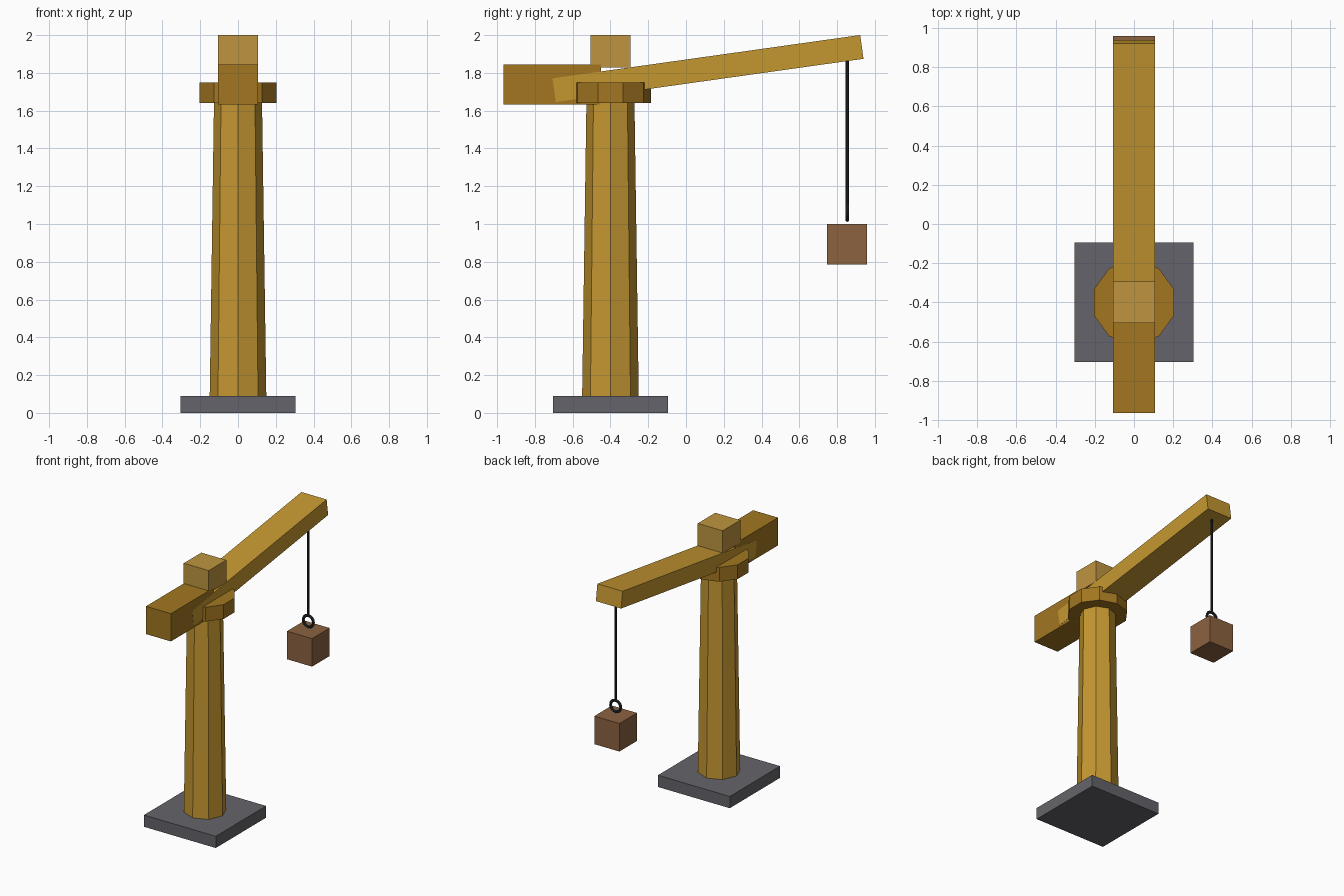
import bpy, bmesh, math
from mathutils import Matrix

if "Cube" in bpy.data.objects:
    bpy.data.objects.remove(bpy.data.objects["Cube"])


def material(name, rgb):
    m = bpy.data.materials.new(name)
    m.diffuse_color = (*rgb, 1)
    m.use_nodes = True
    m.node_tree.nodes["Principled BSDF"].inputs["Base Color"].default_value = m.diffuse_color
    return m


YELLOW = material("yellow_paint", (0.56, 0.31, 0.03))
OCHRE = material("dark_ochre_paint", (0.36, 0.18, 0.015))
PALE = material("pale_yellow_paint", (0.52, 0.30, 0.05))
CONCRETE = material("dark_concrete", (0.127, 0.127, 0.145))
CABLE = material("black_steel", (0.018, 0.02, 0.024))
WOOD = material("brown_wood", (0.26, 0.122, 0.051))


def finish(name, bm, mat):
    bmesh.ops.recalc_face_normals(bm, faces=bm.faces)
    me = bpy.data.meshes.new(name)
    bm.to_mesh(me)
    bm.free()
    me.materials.append(mat)
    ob = bpy.data.objects.new(name, me)
    bpy.context.collection.objects.link(ob)
    return ob


def box(name, center, size, mat, tilt=0):
    bm = bmesh.new()
    bmesh.ops.create_cube(bm, size=1)
    bmesh.ops.transform(bm, matrix=Matrix.Diagonal((*size, 1)), verts=bm.verts)
    ob = finish(name, bm, mat)
    ob.location = center
    ob.rotation_euler.x = tilt
    return ob


def prism(name, sides, r0, r1, x, y, z0, z1, mat):
    """Tapered prism with one corner pointing along +y."""
    bm = bmesh.new()
    rings = []
    for r, z in ((r0, z0), (r1, z1)):
        angles = [math.tau * i / sides for i in range(sides)]
        rings.append([bm.verts.new((x + r * math.sin(a), y + r * math.cos(a), z)) for a in angles])
    for i in range(sides):
        j = (i + 1) % sides
        bm.faces.new((rings[0][i], rings[0][j], rings[1][j], rings[1][i]))
    for ring in rings:
        bm.faces.new(ring)
    return finish(name, bm, mat)


TOWER_Y, LOAD_Y = -0.40, 0.853

# Foot and tower
box("base_slab", (0, TOWER_Y, 0.045), (0.61, 0.61, 0.09), CONCRETE)
prism("tower", 8, 0.15, 0.127, 0, TOWER_Y, 0.08, 1.66, YELLOW)
prism("slewing_collar", 10, 0.215, 0.215, 0, TOWER_Y, 1.64, 1.75, OCHRE)

# Tilted boom, counterweight behind it and cab on top
box("boom", (0, 0.1165, 1.823), (0.214, 1.645, 0.127), YELLOW, math.radians(8))
box("counterweight", (0, -0.7075, 1.738), (0.212, 0.515, 0.213), OCHRE)
box("cab", (0, TOWER_Y, 1.914), (0.212, 0.213, 0.172), PALE)

# Hoist cable, lifting ring and crate
prism("hoist_cable", 8, 0.009, 0.009, 0, LOAD_Y, 1.10, 1.88, CABLE)
bpy.ops.mesh.primitive_torus_add(
    major_radius=0.043, minor_radius=0.011, major_segments=16, minor_segments=6,
    location=(0, LOAD_Y, 1.065), rotation=(math.pi / 2, 0, 0))
ring = bpy.context.object
ring.name = "lifting_ring"
ring.data.materials.append(CABLE)
box("crate", (0, LOAD_Y, 0.892), (0.213, 0.213, 0.215), WOOD)
